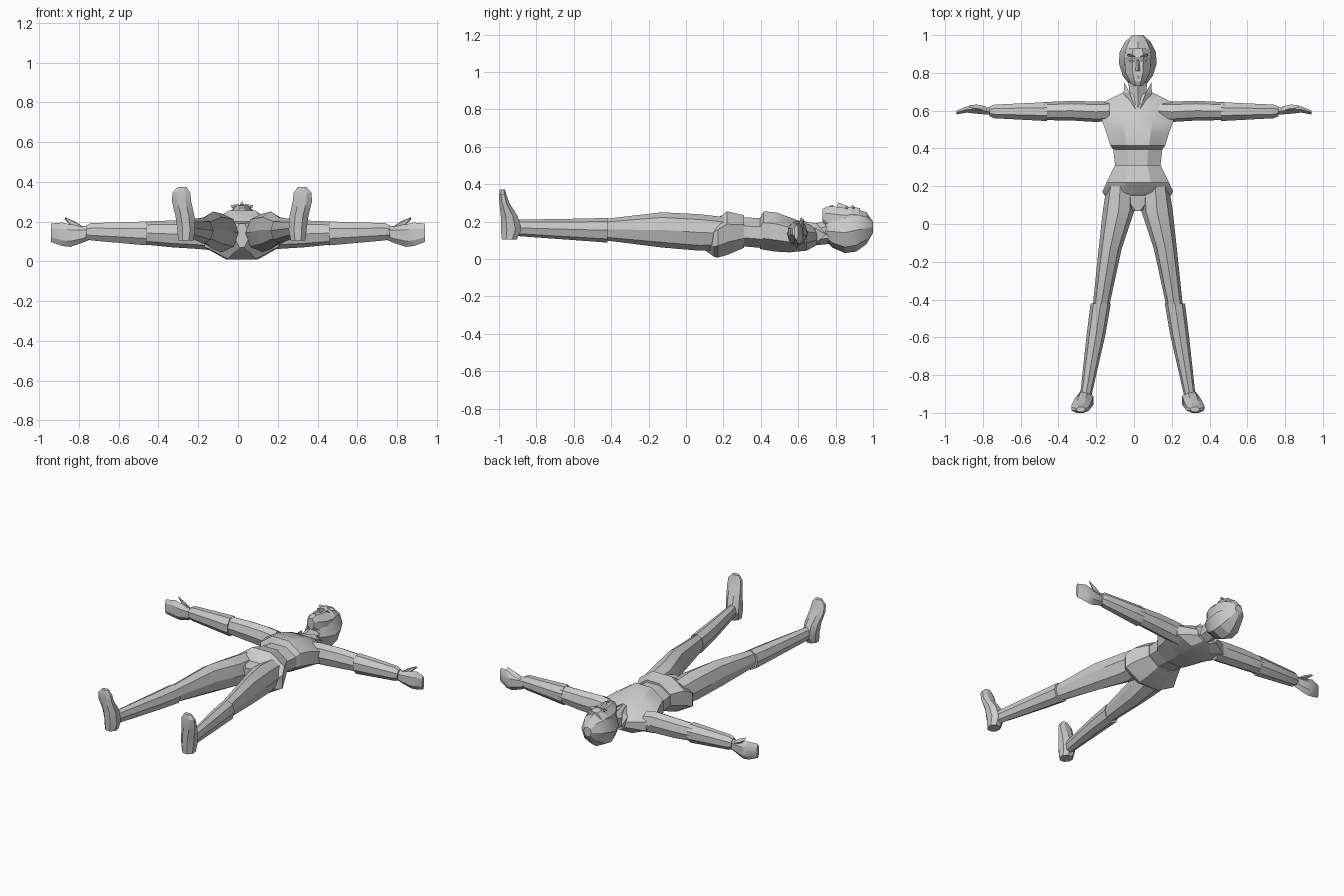
import bpy, bmesh, math
from mathutils import Vector

cube = bpy.data.objects.get("Cube")
if cube:
    bpy.data.objects.remove(cube)

grey = bpy.data.materials.new("plain grey")
grey.use_nodes = True
COLOUR = (0.6, 0.6, 0.6, 1)
grey.diffuse_color = COLOUR
grey.node_tree.nodes["Principled BSDF"].inputs["Base Color"].default_value = COLOUR

MID = 0.02  # centre line of body


def finish(name, bm, angle=25):
    """Turn a bmesh into a shaded object."""
    bmesh.ops.recalc_face_normals(bm, faces=bm.faces)
    mesh = bpy.data.meshes.new(name)
    bm.to_mesh(mesh)
    bm.free()
    mesh.materials.append(grey)
    obj = bpy.data.objects.new(name, mesh)
    bpy.context.collection.objects.link(obj)
    bpy.ops.object.select_all(action='DESELECT')
    obj.select_set(True)
    bpy.context.view_layer.objects.active = obj
    bpy.ops.object.shade_smooth_by_angle(angle=math.radians(angle))
    return obj


def loft(name, axis, rings, sides=8, flat=True, mid=MID, s=1, angle=25):
    """Skin rings of (position, a_min, a_max, b_min, b_max) along an axis;
    a and b are the other two axes in x, y, z order. s mirrors x about mid."""
    bm = bmesh.new()
    turn = math.pi / sides if flat else 0
    grow = 1 / math.cos(turn)
    loops = []
    for p, a0, a1, b0, b1 in rings:
        loop = []
        for i in range(sides):
            t = 2 * math.pi * i / sides + turn
            a = (a0 + a1) / 2 + (a1 - a0) / 2 * math.cos(t) * grow
            b = (b0 + b1) / 2 + (b1 - b0) / 2 * math.sin(t) * grow
            x, y, z = {'x': (p, a, b), 'y': (a, p, b), 'z': (a, b, p)}[axis]
            loop.append(bm.verts.new((mid + s * x, y, z)))
        loops.append(loop)
    for lo, hi in zip(loops, loops[1:]):
        for i in range(sides):
            j = (i + 1) % sides
            bm.faces.new((lo[i], lo[j], hi[j], hi[i]))
    bm.faces.new(loops[0])
    bm.faces.new(loops[-1])
    return finish(name, bm, angle)


def body(rows):
    """Symmetric rings from (y, half width, z_min, z_max)."""
    return [(y, -w, w, lo, hi) for y, w, lo, hi in rows]


def hull(name, points, mid=MID, s=1):
    """Small faceted solid around a few points."""
    bm = bmesh.new()
    for x, y, z in points:
        bm.verts.new((mid + s * x, y, z))
    bmesh.ops.convex_hull(bm, input=bm.verts)
    return finish(name, bm, 10)


# Torso
loft("chest", 'y', body([
    (0.395, 0.13, 0.055, 0.22), (0.415, 0.145, 0.05, 0.255), (0.48, 0.165, 0.04, 0.25),
    (0.55, 0.19, 0.036, 0.225), (0.645, 0.18, 0.045, 0.19), (0.70, 0.07, 0.075, 0.165)]))
loft("waist", 'y', body([(0.29, 0.118, 0.07, 0.222), (0.40, 0.13, 0.06, 0.22)]))
loft("hips", 'y', body([
    (0.07, 0.03, 0.07, 0.19), (0.15, 0.175, 0.012, 0.2), (0.17, 0.188, 0.008, 0.22),
    (0.22, 0.165, 0.022, 0.255), (0.31, 0.122, 0.06, 0.235)]))
loft("neck", 'y', body([(0.62, 0.035, 0.10, 0.2), (0.68, 0.045, 0.08, 0.18),
                        (0.77, 0.05, 0.09, 0.2)]), sides=6)

# Head: hair shell behind a narrower face block
loft("hair", 'y', body([
    (0.745, 0.05, 0.10, 0.20), (0.785, 0.08, 0.06, 0.235), (0.85, 0.1, 0.032, 0.25),
    (0.91, 0.096, 0.04, 0.27), (0.965, 0.068, 0.08, 0.25), (1.0, 0.028, 0.14, 0.2)]),
    flat=False)
loft("face", 'y', body([
    (0.73, 0.025, 0.2, 0.268), (0.755, 0.042, 0.16, 0.28), (0.80, 0.064, 0.14, 0.28),
    (0.86, 0.07, 0.14, 0.272), (0.885, 0.072, 0.14, 0.281), (0.93, 0.058, 0.14, 0.272)]))
hull("nose", [(-0.015, 0.81, 0.275), (0.015, 0.81, 0.275), (0, 0.812, 0.304),
              (0, 0.87, 0.28), (-0.007, 0.87, 0.27), (0.007, 0.87, 0.27)])
hull("mouth", [(-0.022, 0.778, 0.276), (0.022, 0.778, 0.276), (0, 0.788, 0.288),
               (0, 0.768, 0.287), (0, 0.778, 0.27)])

for side, s in (("left", 1), ("right", -1)):
    # Face and collar details
    hull(side + "_brow", [(0.012, 0.878, 0.274), (0.055, 0.89, 0.272),
                          (0.015, 0.888, 0.289), (0.055, 0.9, 0.282), (0.035, 0.9, 0.27)], s=s)
    hull(side + "_eye", [(0.014, 0.858, 0.27), (0.05, 0.864, 0.268), (0.03, 0.868, 0.281),
                         (0.03, 0.852, 0.28), (0.03, 0.86, 0.265)], s=s)
    hull(side + "_collar", [(0.072, 0.75, 0.13), (0.075, 0.69, 0.165), (0.012, 0.61, 0.205),
                            (0.045, 0.7, 0.19), (0.06, 0.70, 0.09)], s=s)

    # Legs and feet
    loft(side + "_thigh", 'y', [
        (0.20, 0.02, 0.165, 0.05, 0.225), (0.07, 0.018, 0.185, 0.045, 0.24),
        (-0.13, 0.085, 0.207, 0.062, 0.25), (-0.43, 0.15, 0.238, 0.1, 0.215)],
        flat=False, s=s)
    loft(side + "_shin", 'y', [
        (-0.42, 0.143, 0.25, 0.088, 0.22), (-0.58, 0.17, 0.27, 0.1, 0.216),
        (-0.93, 0.25, 0.308, 0.125, 0.21)], flat=False, s=s)
    loft(side + "_foot", 'z', [
        (0.105, 0.245, 0.32, -0.985, -0.905), (0.16, 0.235, 0.325, -0.99, -0.88),
        (0.23, 0.24, 0.335, -0.99, -0.9), (0.30, 0.255, 0.352, -0.998, -0.945),
        (0.345, 0.26, 0.35, -1.0, -0.96), (0.373, 0.28, 0.325, -0.995, -0.968)], s=s)

    # Arms and hands
    loft(side + "_upper_arm", 'x', [
        (0.13, 0.545, 0.65, 0.055, 0.195), (0.2, 0.54, 0.648, 0.062, 0.205),
        (0.33, 0.548, 0.652, 0.07, 0.205), (0.48, 0.55, 0.645, 0.085, 0.2)],
        flat=False, mid=0, s=s)
    loft(side + "_forearm", 'x', [
        (0.46, 0.545, 0.645, 0.08, 0.2), (0.74, 0.56, 0.632, 0.105, 0.192),
        (0.765, 0.57, 0.622, 0.115, 0.18)], sides=8, mid=0, s=s)
    loft(side + "_hand", 'x', [
        (0.74, 0.578, 0.612, 0.115, 0.172), (0.785, 0.58, 0.618, 0.098, 0.172),
        (0.845, 0.585, 0.628, 0.08, 0.178), (0.885, 0.59, 0.622, 0.085, 0.187),
        (0.94, 0.58, 0.6, 0.103, 0.183)], sides=6, mid=0, s=s)
    hull(side + "_thumb", [(0.765, 0.59, 0.165), (0.81, 0.6, 0.155), (0.785, 0.622, 0.165),
                           (0.83, 0.632, 0.185), (0.82, 0.61, 0.2), (0.87, 0.615, 0.222),
                           (0.872, 0.63, 0.21), (0.835, 0.61, 0.175)], mid=0, s=s)
